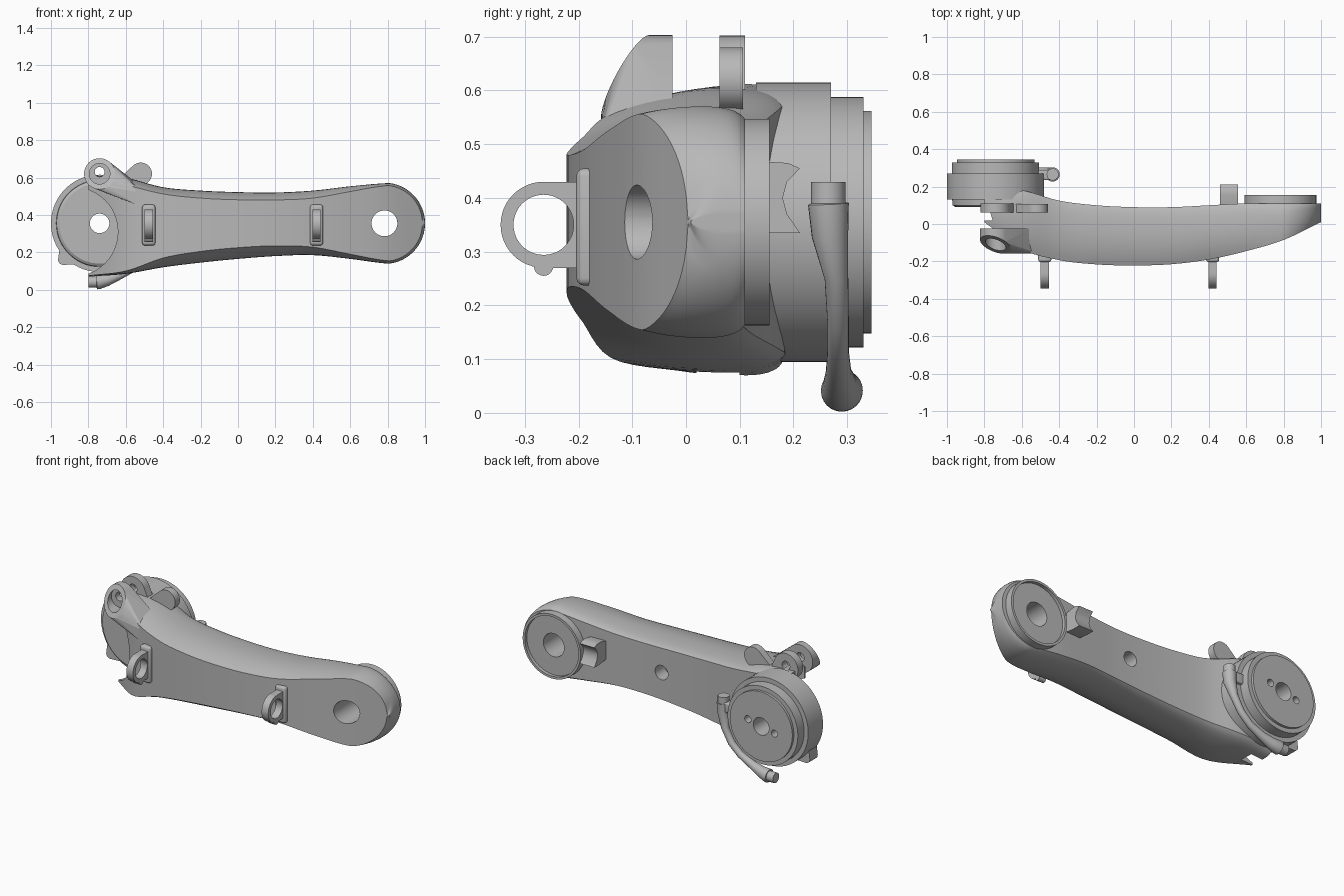
import bpy, bmesh, math
from mathutils import Vector

if "Cube" in bpy.data.objects:
    bpy.data.objects.remove(bpy.data.objects["Cube"], do_unlink=True)

grey = bpy.data.materials.new("plain grey")
grey.use_nodes = True
grey.diffuse_color = (0.48, 0.48, 0.48, 1)
grey.node_tree.nodes["Principled BSDF"].inputs["Base Color"].default_value = (0.48, 0.48, 0.48, 1)

MID = 0.355           # height of both joint axes
LEFT, RIGHT = -0.74, 0.783


def shade(ob, angle):
    bpy.ops.object.select_all(action='DESELECT')
    ob.select_set(True)
    bpy.context.view_layer.objects.active = ob
    bpy.ops.object.shade_smooth_by_angle(angle=math.radians(angle))


def finish(name, bm, angle=30):
    bmesh.ops.recalc_face_normals(bm, faces=bm.faces[:])
    mesh = bpy.data.meshes.new(name)
    bm.to_mesh(mesh)
    bm.free()
    mesh.materials.append(grey)
    ob = bpy.data.objects.new(name, mesh)
    bpy.context.collection.objects.link(ob)
    shade(ob, angle)
    return ob


def skin(bm, rings, caps=True, loop=False):
    """Join equal rings of points with quads."""
    rows = [[bm.verts.new(p) for p in ring] for ring in rings]
    n = len(rows[0])
    pairs = list(zip(rows, rows[1:])) + ([(rows[-1], rows[0])] if loop else [])
    for a, b in pairs:
        for i in range(n):
            j = (i + 1) % n
            bm.faces.new((a[i], a[j], b[j], b[i]))
    if caps:
        bm.faces.new(rows[0])
        bm.faces.new(rows[-1])


def turns(n):
    return [2 * math.pi * i / n for i in range(n)]


def circle(x, y, z, r, n=48):
    """Circle facing the front."""
    return [Vector((x + r * math.cos(t), y, z + r * math.sin(t))) for t in turns(n)]


def lathe(name, x, z, profile, n=72):
    """Closed (radius, y) profile turned about an axis along y."""
    bm = bmesh.new()
    skin(bm, [circle(x, y, z, r, n) for r, y in profile], caps=False, loop=True)
    return finish(name, bm)


def rod(name, x, z, r, y0, y1):
    bm = bmesh.new()
    skin(bm, [circle(x, y0, z, r), circle(x, y1, z, r)])
    return finish(name, bm)


def box(name, lo, hi, bevel):
    bm = bmesh.new()
    bmesh.ops.create_cube(bm, size=1)
    for v in bm.verts:
        v.co = [l + (c + 0.5) * (h - l) for c, l, h in zip(v.co, lo, hi)]
    bmesh.ops.bevel(bm, geom=bm.edges[:], offset=bevel, segments=3, profile=0.5, affect='EDGES')
    return finish(name, bm)


def hull(name, points):
    bm = bmesh.new()
    for p in points:
        bm.verts.new(p)
    out = bmesh.ops.convex_hull(bm, input=bm.verts[:])
    junk = [g for g in out["geom_interior"] + out["geom_unused"] if isinstance(g, bmesh.types.BMVert)]
    bmesh.ops.delete(bm, geom=list(set(junk)), context='VERTS')
    return finish(name, bm)


def cut(ob, *cutters):
    """Subtract the cutters, then tidy the shading of flat faces."""
    for c in cutters:
        c.hide_render = True
        mod = ob.modifiers.new("cut", 'BOOLEAN')
        mod.operation, mod.object, mod.solver = 'DIFFERENCE', c, 'EXACT'
        bpy.context.view_layer.objects.active = ob
        bpy.ops.object.modifier_apply(modifier=mod.name)
        bpy.data.objects.remove(c, do_unlink=True)
    shade(ob, 28)
    mod = ob.modifiers.new("even shading", 'WEIGHTED_NORMAL')
    mod.keep_sharp = True


def spline(values, x):
    """Smooth curve through values spaced evenly from x = -0.8 to 1."""
    t = (x + 0.8) / 0.2
    i = min(max(int(t), 0), len(values) - 2)
    f = t - i
    a, b = values[i], values[i + 1]
    p = values[i - 1] if i else 2 * a - b
    q = values[i + 2] if i + 2 < len(values) else 2 * b - a
    return 0.5 * (2 * a + (b - p) * f + (2 * p - 5 * a + 4 * b - q) * f ** 2 + (3 * a - p - 3 * b + q) * f ** 3)


def bend(a, c, b, n):
    return [(a[0] * (1 - t) ** 2 + 2 * c[0] * t * (1 - t) + b[0] * t * t,
             a[1] * (1 - t) ** 2 + 2 * c[1] * t * (1 - t) + b[1] * t * t)
            for t in (i / n for i in range(n + 1))]


# Arm body: lofted cross-sections with a flat front panel and bulged sides
FRONT = [.01, -.135, -.193, -.216, -.222, -.215, -.19, -.145, -.085, .01]
BACK = [.185, .18, .125, .1, .09, .09, .1, .11, .11, .11]
PANEL = ([.6, .56, .512, .49, .481, .48, .49, .525, .557, .557],
         [.075, .1, .17, .205, .225, .235, .228, .19, .155, .155])
SIDE = ([.612, .598, .548, .53, .522, .52, .53, .553, .57, .57],
        [.07, .085, .12, .145, .165, .18, .185, .165, .14, .14])


def half_section(x, k):
    def limit(v, r):
        if x < RIGHT:
            return v
        h = math.sqrt(max(r * r - (x - RIGHT) ** 2, 1e-5))
        return max(min(v, MID + h), MID - h)
    yf, yb = spline(FRONT, x), spline(BACK, x)
    ym = 0.4 * yf + 0.6 * yb
    edge = limit(spline(PANEL[k], x), 0.203)
    side = limit(spline(SIDE[k], x), 0.217)
    rear = MID + (side - MID) * 0.89
    first = bend((yf, edge), (yf + (ym - yf) * 0.45, side), (ym, side), 7)
    return first + bend((ym, side), (ym + (yb - ym) * 0.8, side), (yb, rear), 5)[1:]


stations = [-0.8 + 1.55 * i / 44 for i in range(44)]
stations += [0.75 + 0.2495 * math.sin(math.pi / 2 * i / 20) for i in range(21)]
bm = bmesh.new()
skin(bm, [[(x, y, z) for y, z in half_section(x, 0) + half_section(x, 1)[::-1]] for x in stations])
cut(finish("arm_body", bm),
    rod("end_cutter", -0.88, 0.31, 0.238, -0.4, 0.3),
    rod("rear_end_cutter", -0.88, 0.33, 0.3, 0.02, 0.1),
    rod("hole_cutter", RIGHT, MID, 0.069, -0.4, 0.4),
    rod("cable_hole_cutter", 0.1, MID, 0.043, 0.0, 0.3))

# Right joint: rim with a recessed face and open centre
lathe("right_joint_ring", RIGHT, MID,
      [(.069, .06), (.192, .06), (.192, .155), (.178, .155), (.178, .135), (.069, .135)])

# Left joint: stepped drum with bore and two pin holes
drum = lathe("left_joint_drum", LEFT, MID,
             [(.052, .09), (.215, .09), (.23, .1), (.232, .13), (.26, .13), (.26, .27),
              (.233, .27), (.233, .33), (.207, .33), (.207, .345), (.052, .345)])
cut(drum, *[rod("pin_cutter", LEFT + s * 0.088, MID + s * 0.02, 0.021, 0.28, 0.4) for s in (-1, 1)])

# Small stop tab on the lower left of the drum
hull("stop_tab", [p for y in (0.125, 0.2) for p in circle(-0.935, y, 0.16, 0.027, 20)
                  + circle(-0.875, y, 0.165, 0.03, 20) + circle(-0.9, y, 0.25, 0.05, 20)])

# Front lug: slanted boss blended into the upper corner of the arm
face = circle(LEFT, 0, 0.62, 0.083)
for p in face:
    p.y = -0.11 - 0.3 * (p.x - LEFT) + 0.5 * (p.z - 0.62)
lug = hull("front_lug", face + circle(LEFT, -0.025, 0.62, 0.083)
           + circle(-0.53, -0.158, 0.488, 0.035, 24) + circle(-0.6, -0.025, 0.54, 0.06, 24))
cut(lug, rod("lug_recess_cutter", LEFT, 0.62, 0.055, -0.4, -0.065),
    rod("lug_bore_cutter", LEFT, 0.63, 0.026, -0.4, 0.02))


# Rear lug: plate with two rounded ears
def ear(name, x, z, r, foot, y0, y1):
    return hull(name, [p for y in (y0, y1) for p in circle(x, y, z, r) + circle(foot, y, 0.56, 0.05, 24)])


rear_ear = ear("rear_lug", LEFT, 0.622, 0.08, -0.68, 0.062, 0.11)
cut(rear_ear, rod("rear_bore_cutter", LEFT, 0.63, 0.026, 0, 0.2))
ear("rear_side_ear", -0.52, 0.62, 0.06, -0.6, 0.062, 0.106)

# Cable guide: tapered pipe that wraps under the drum
path = [(-.435, .265, .43, .032), (-.435, .265, .39, .032), (-.435, .265, .389, .038), (-.437, .268, .33, .034),
        (-.455, .28, .25, .022), (-.5, .283, .17, .02), (-.56, .283, .115, .02), (-.64, .284, .075, .024),
        (-.7, .287, .052, .032), (-.745, .29, .042, .039), (-.755, .29, .041, .039), (-.756, .29, .041, .03),
        (-.8, .29, .041, .03)]
rings = []
for i, (x, y, z, r) in enumerate(path):
    a, b = path[max(i - 1, 0)], path[min(i + 1, len(path) - 1)]
    d = (Vector(b[:3]) - Vector(a[:3])).normalized()
    u = Vector((0, 1, 0))
    u = (u - d * u.dot(d)).normalized()
    v = d.cross(u)
    rings.append([Vector((x, y, z)) + r * (u * math.cos(t) + v * math.sin(t)) for t in turns(24)])
bm = bmesh.new()
skin(bm, rings)
finish("cable_guide", bm, 40)
box("cable_guide_mount", (-0.53, 0.235, 0.34), (-0.44, 0.29, 0.4), 0.008)


# Two front cable loops: half-round plates with a round eye, each on a rounded pad
def loop_point(t, r):
    c, s = math.cos(t), math.sin(t)
    if r > 0.06 and c > 0:      # squared-off outer edge toward the arm
        r /= max(abs(c), abs(s))
    return -0.265 + r * c, 0.35 + r * s


for side, x in (("left", 0.42), ("right", -0.477)):
    box(side + "_loop_pad", (x - 0.035, -0.204, 0.237), (x + 0.035, -0.15, 0.455), 0.014)
    bm = bmesh.new()
    sect = [(0.08, -1), (0.08, 1), (0.056, 1), (0.056, -1)]
    skin(bm, [[(x + s * 0.022, *loop_point(t, r)) for r, s in sect] for t in turns(48)],
         caps=False, loop=True)
    finish(side + "_loop", bm)
    bm = bmesh.new()
    skin(bm, [[(x + s * 0.022, -0.265 + 0.018 * math.cos(t), 0.273 + 0.018 * math.sin(t))
               for t in turns(20)] for s in (-1, 1)])
    finish(side + "_loop_nub", bm)

# Rear clip: waisted block flaring to two points
clip = [(.08, .345), (.16, .335), (.212, .335), (.188, .37), (.18, .4), (.188, .43), (.212, .455),
        (.19, .465), (.155, .467), (.08, .45)]
bm = bmesh.new()
skin(bm, [[(x, y, z) for y, z in clip] for x in (0.46, 0.555)])
finish("rear_clip", bm)
